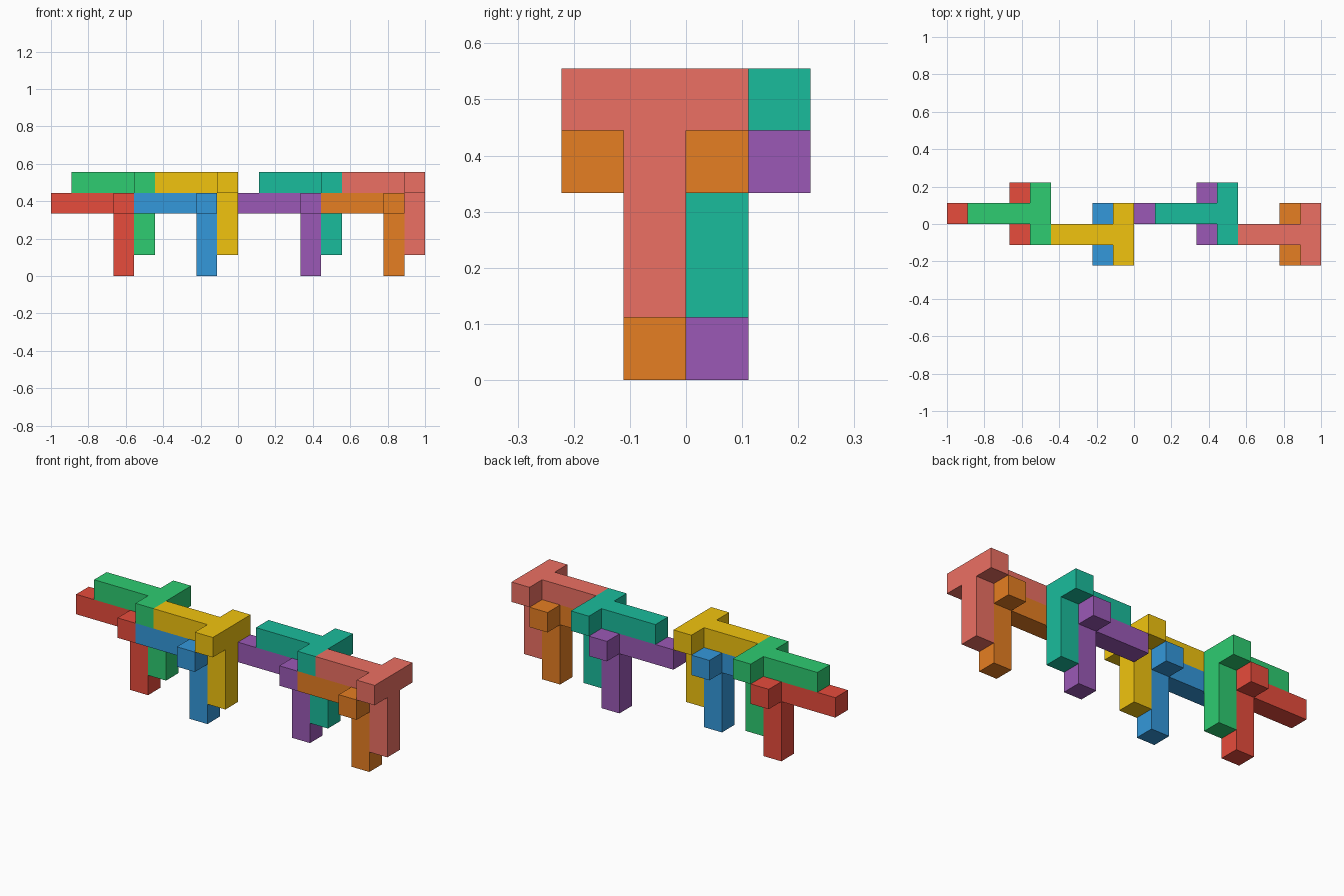
import bpy, bmesh
from mathutils import Vector

if "Cube" in bpy.data.objects:
    bpy.data.objects.remove(bpy.data.objects["Cube"])

U = 1 / 9  # edge of one unit cell

# Block shape in cells: a four-cell beam, two side arms, a three-cell leg
CELLS = ([(i, 0, 0) for i in range(4)] + [(3, -1, 0), (3, 1, 0)]
         + [(3, 0, -k) for k in (1, 2, 3)])
DIRS = [(1, 0, 0), (-1, 0, 0), (0, 1, 0), (0, -1, 0), (0, 0, 1), (0, 0, -1)]


def linear(hex_code):
    c = [int(hex_code[i:i + 2], 16) / 255 for i in (0, 2, 4)]
    return [v / 12.92 if v <= 0.04045 else ((v + 0.055) / 1.055) ** 2.4 for v in c] + [1]


def block(name, origin, color):
    """Outer skin of the joined cells, merged into flat faces."""
    bm = bmesh.new()
    for cell in CELLS:
        center = Vector(cell) + Vector(origin) + Vector((0.5, 0.5, 0.5))
        for d in DIRS:
            if tuple(a + b for a, b in zip(cell, d)) in CELLS:
                continue
            n = Vector(d)
            s = Vector((d[1], d[2], d[0]))
            t = n.cross(s)
            corners = [n - s - t, n + s - t, n + s + t, n - s + t]
            bm.faces.new([bm.verts.new((center + c / 2) * U) for c in corners])
    bmesh.ops.remove_doubles(bm, verts=bm.verts, dist=1e-4)
    bmesh.ops.dissolve_limit(bm, angle_limit=0.01, verts=bm.verts, edges=bm.edges)
    bmesh.ops.recalc_face_normals(bm, faces=bm.faces)
    mesh = bpy.data.meshes.new(name)
    bm.to_mesh(mesh)
    bm.free()
    mat = bpy.data.materials.new(name + "_color")
    mat.diffuse_color = linear(color)
    mat.use_nodes = True
    mat.node_tree.nodes["Principled BSDF"].inputs["Base Color"].default_value = mat.diffuse_color
    mesh.materials.append(mat)
    bpy.context.collection.objects.link(bpy.data.objects.new(name, mesh))


# Two groups of four interlocking blocks, each a lower/upper pair at back and front
groups = [(-9, [("red", "e74c3c"), ("green", "2ecc71"), ("blue", "3498db"), ("yellow", "f1c40f")]),
          (0, [("purple", "9b59b6"), ("teal", "1abc9c"), ("orange", "e67e22"), ("salmon", "ec7063")])]
offsets = [(0, 0, 3), (1, 0, 4), (4, -1, 3), (5, -1, 4)]
for x0, colors in groups:
    for (dx, y, z), (label, code) in zip(offsets, colors):
        block(label + "_block", (x0 + dx, y, z), code)
